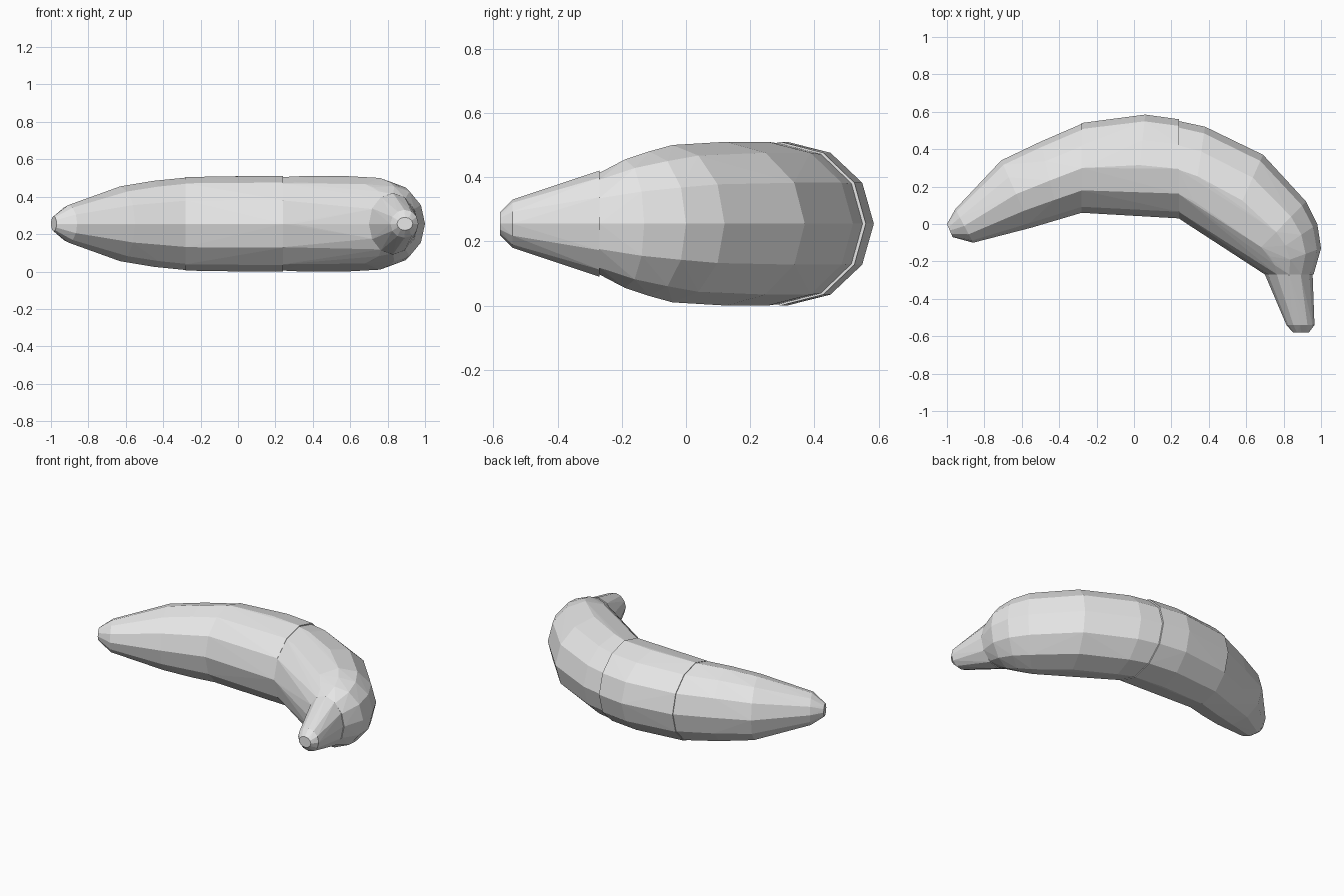
import bpy, bmesh
from math import cos, sin, pi
from mathutils import Vector

cube = bpy.data.objects.get("Cube")
if cube:
    bpy.data.objects.remove(cube, do_unlink=True)

SIDES = 12
MID_Z = 0.255

grey = bpy.data.materials.new("light grey")
grey.use_nodes = True
grey.diffuse_color = (0.8, 0.8, 0.8, 1)
grey.node_tree.nodes["Principled BSDF"].inputs["Base Color"].default_value = (0.8, 0.8, 0.8, 1)


def segment(name, stations):
    """Faceted convex solid around rings given as (inner xy, outer xy, half height)."""
    bm = bmesh.new()
    for inner, outer, height in stations:
        a, b = Vector((*inner, MID_Z)), Vector((*outer, MID_Z))
        centre, axis = (a + b) / 2, (b - a) / 2
        for i in range(SIDES):
            t = 2 * pi * i / SIDES
            bm.verts.new(centre + axis * cos(t) + Vector((0, 0, height * sin(t))))
    bmesh.ops.convex_hull(bm, input=bm.verts[:])
    loose = [v for v in bm.verts if not v.link_faces]
    bmesh.ops.delete(bm, geom=loose, context='VERTS')
    bmesh.ops.dissolve_limit(bm, angle_limit=0.02, verts=bm.verts[:], edges=bm.edges[:])
    bmesh.ops.recalc_face_normals(bm, faces=bm.faces[:])
    mesh = bpy.data.meshes.new(name)
    bm.to_mesh(mesh)
    bm.free()
    mesh.materials.append(grey)
    bpy.context.collection.objects.link(bpy.data.objects.new(name, mesh))


# Tapering blossom end
segment("fruit_tip", [
    ((-0.97, -0.07), (-1.0, 0.0), 0.04),
    ((-0.86, -0.10), (-0.955, 0.08), 0.1),
    ((-0.55, -0.02), (-0.71, 0.34), 0.2),
    ((-0.40, 0.025), (-0.50, 0.44), 0.23),
    ((-0.28, 0.06), (-0.28, 0.535), 0.247),
])

# Thick middle
segment("fruit_middle", [
    ((-0.28, 0.06), (-0.28, 0.54), 0.25),
    ((0.0, 0.045), (0.06, 0.585), 0.255),
    ((0.24, 0.03), (0.24, 0.56), 0.255),
])

# Bend towards the stem
segment("fruit_bend", [
    ((0.24, 0.03), (0.24, 0.55), 0.25),
    ((0.30, -0.01), (0.38, 0.52), 0.255),
    ((0.47, -0.12), (0.69, 0.37), 0.255),
    ((0.60, -0.205), (0.92, 0.12), 0.245),
    ((0.64, -0.23), (0.98, 0.0), 0.225),
    ((0.67, -0.25), (1.0, -0.13), 0.2),
    ((0.70, -0.27), (0.96, -0.27), 0.158),
])

# Stem
segment("stem", [
    ((0.70, -0.27), (0.955, -0.27), 0.165),
    ((0.815, -0.54), (0.965, -0.54), 0.075),
    ((0.85, -0.58), (0.935, -0.58), 0.035),
])
